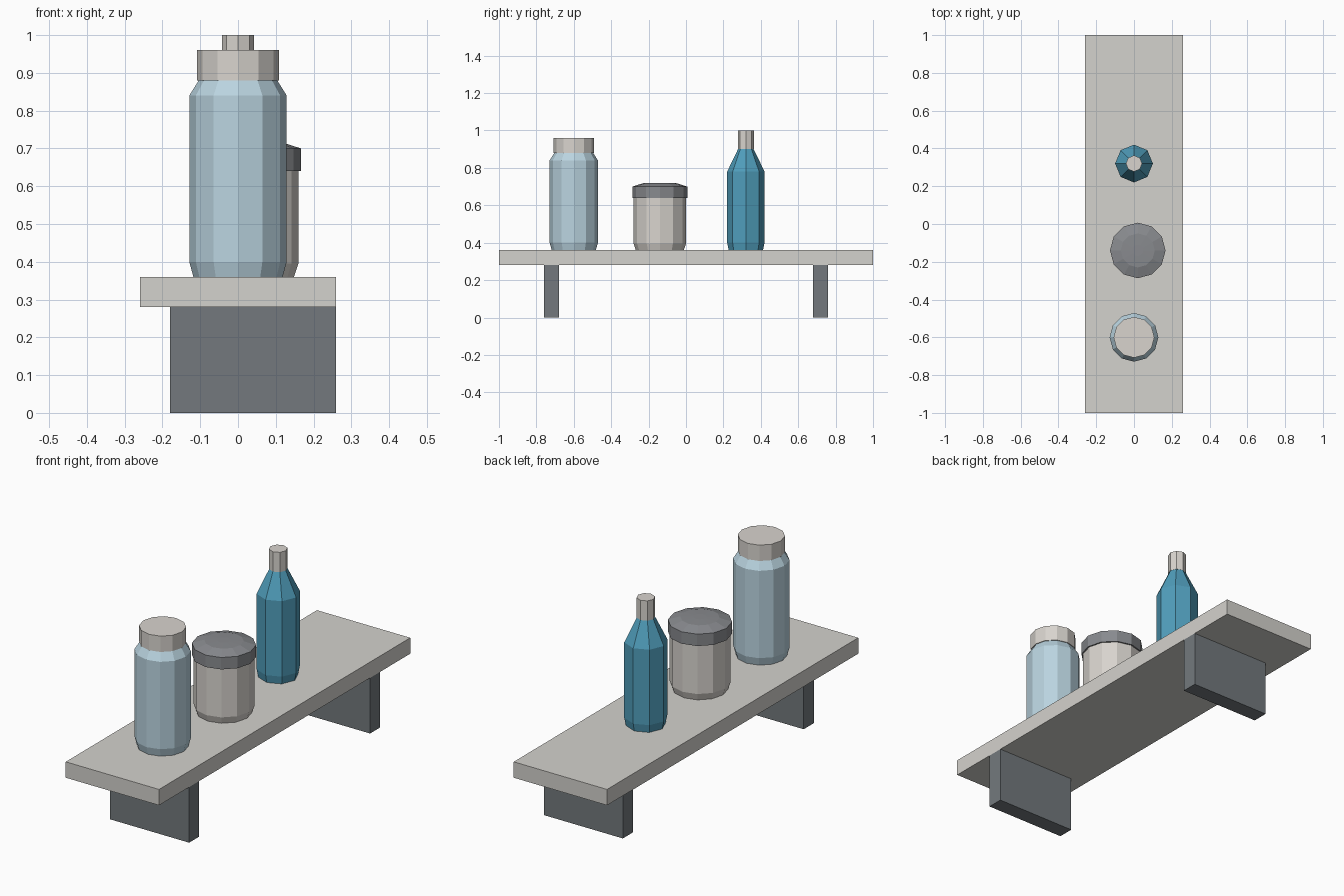
import bpy, bmesh
from math import cos, sin, tau

cube = bpy.data.objects.get("Cube")
if cube:
    bpy.data.objects.remove(cube, do_unlink=True)


def material(name, rgb):
    # sRGB bytes to linear
    lin = [((c / 255 + 0.055) / 1.055) ** 2.4 for c in rgb] + [1.0]
    m = bpy.data.materials.new(name)
    m.use_nodes = True
    m.diffuse_color = lin
    node = next(n for n in m.node_tree.nodes if n.type == 'BSDF_PRINCIPLED')
    node.inputs["Base Color"].default_value = lin
    return m


stone = material("pale stone", (212, 210, 205))
grey = material("slate grey", (115, 121, 125))
cream = material("cream", (216, 212, 206))
lid_grey = material("lid grey", (136, 138, 142))
pale_blue = material("pale blue", (186, 212, 224))
blue = material("deep blue", (80, 158, 188))


def finish(bm, name, mat):
    bmesh.ops.recalc_face_normals(bm, faces=bm.faces)
    mesh = bpy.data.meshes.new(name)
    bm.to_mesh(mesh)
    bm.free()
    mesh.materials.append(mat)
    obj = bpy.data.objects.new(name, mesh)
    bpy.context.collection.objects.link(obj)
    return obj


def box(name, mat, low, high):
    bm = bmesh.new()
    bmesh.ops.create_cube(bm, size=1)
    for v in bm.verts:
        v.co = [l + (c + 0.5) * (h - l) for c, l, h in zip(v.co, low, high)]
    return finish(bm, name, mat)


def turned(name, mat, x, y, sides, profile):
    """Faceted solid of revolution from (radius, height) pairs, capped flat."""
    bm = bmesh.new()
    rings = [[bm.verts.new((x + r * cos(tau * i / sides), y + r * sin(tau * i / sides), z))
              for i in range(sides)] for r, z in profile]
    for a, b in zip(rings, rings[1:]):
        for i in range(sides):
            j = (i + 1) % sides
            bm.faces.new((a[i], a[j], b[j], b[i]))
    bm.faces.new(rings[0])
    bm.faces.new(rings[-1])
    return finish(bm, name, mat)


# Shelf board and its two brackets
top = 0.36
box("shelf_board", stone, (-0.26, -1, 0.28), (0.26, 1, top))
for name, y in (("front_bracket", -0.72), ("back_bracket", 0.72)):
    box(name, grey, (-0.18, y - 0.04, 0), (0.26, y + 0.04, 0.28))

# Tall jar with screw cap
turned("tall_jar", pale_blue, 0, -0.6, 12,
       [(0.118, top), (0.129, 0.40), (0.129, 0.84), (0.104, 0.88)])
turned("tall_jar_cap", cream, 0, -0.6, 12, [(0.108, 0.88), (0.108, 0.96)])

# Round tin with domed lid
turned("tin_body", cream, 0.02, -0.14, 12,
       [(0.128, top), (0.14, 0.395), (0.14, 0.64)])
turned("tin_lid", lid_grey, 0.02, -0.14, 12,
       [(0.147, 0.64), (0.147, 0.70), (0.09, 0.718), (0.03, 0.72)])

# Narrow bottle with stopper
turned("bottle", blue, 0, 0.32, 8,
       [(0.092, top), (0.1, 0.40), (0.1, 0.78), (0.042, 0.90)])
turned("bottle_stopper", cream, 0, 0.32, 8, [(0.043, 0.90), (0.043, 1.0)])
